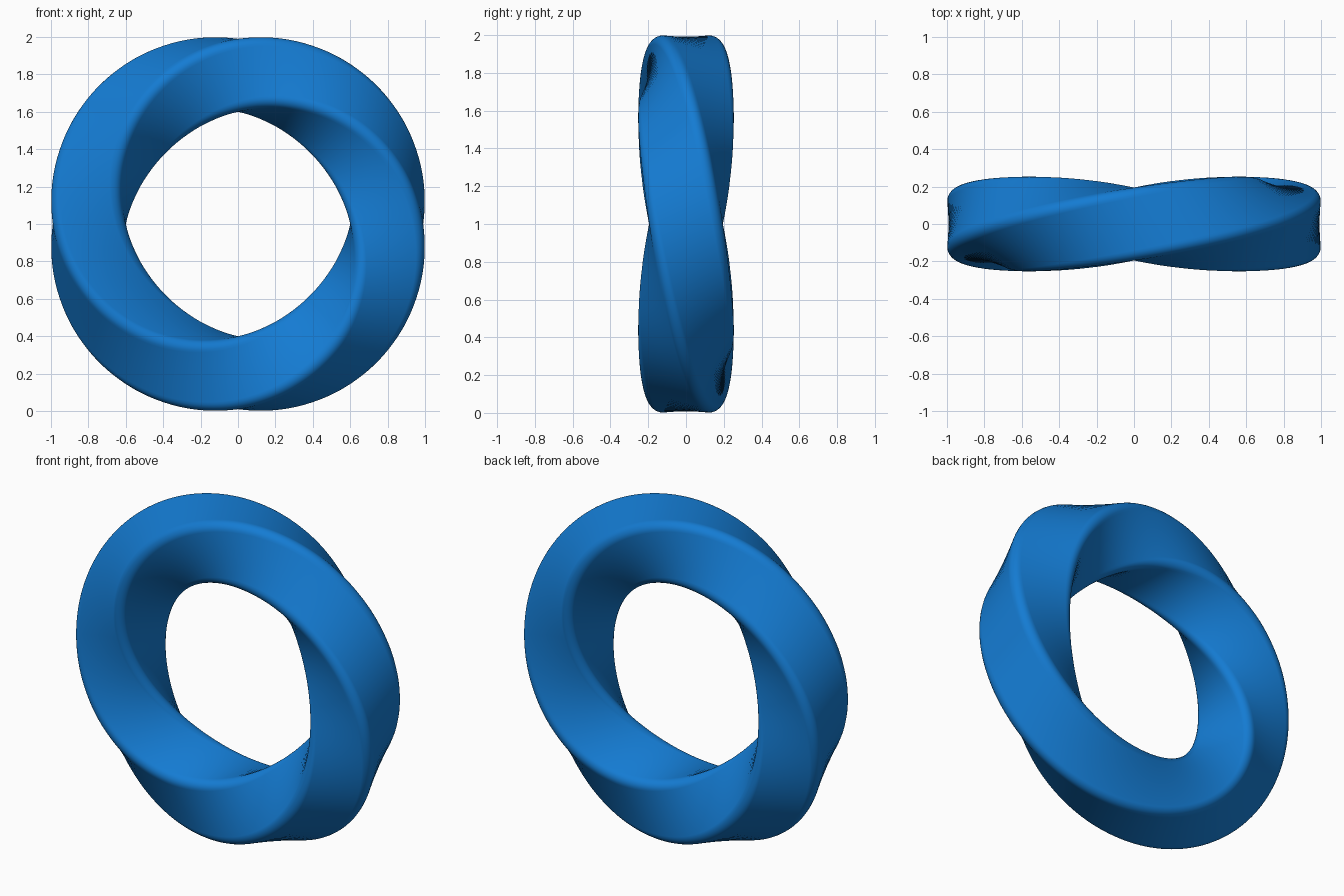
import bpy, bmesh
from math import sin, cos, pi

if "Cube" in bpy.data.objects:
    bpy.data.objects.remove(bpy.data.objects["Cube"])

R = 0.795        # ring radius
HALF = 0.195     # half side of the square section
ROUND = 0.055    # corner radius
SEGS, ARC = 192, 6

# rounded square section
core = HALF - ROUND
section = []
for q in range(4):
    mid = pi / 4 + q * pi / 2
    cx, cy = core * 2 ** 0.5 * cos(mid), core * 2 ** 0.5 * sin(mid)
    for i in range(ARC + 1):
        a = q * pi / 2 + i / ARC * pi / 2
        section.append((cx + ROUND * cos(a), cy + ROUND * sin(a)))

# sweep around the ring with one full twist
bm = bmesh.new()
rings = []
for k in range(SEGS):
    t = 2 * pi * k / SEGS
    c, s = cos(-t), sin(-t)
    ring = []
    for u, v in section:
        r = R + u * c - v * s
        ring.append(bm.verts.new((r * cos(t), u * s + v * c, 1 + r * sin(t))))
    rings.append(ring)
n = len(section)
for k in range(SEGS):
    a, b = rings[k], rings[(k + 1) % SEGS]
    for i in range(n):
        j = (i + 1) % n
        bm.faces.new((a[i], a[j], b[j], b[i])).smooth = True
bmesh.ops.recalc_face_normals(bm, faces=bm.faces)

mesh = bpy.data.meshes.new("twisted_ring")
bm.to_mesh(mesh)
bm.free()
ring_obj = bpy.data.objects.new("twisted_ring", mesh)
bpy.context.collection.objects.link(ring_obj)

# blue material
mat = bpy.data.materials.new("blue")
mat.diffuse_color = (0.007, 0.2, 0.65, 1)
mat.use_nodes = True
mat.node_tree.nodes["Principled BSDF"].inputs["Base Color"].default_value = mat.diffuse_color
mesh.materials.append(mat)
